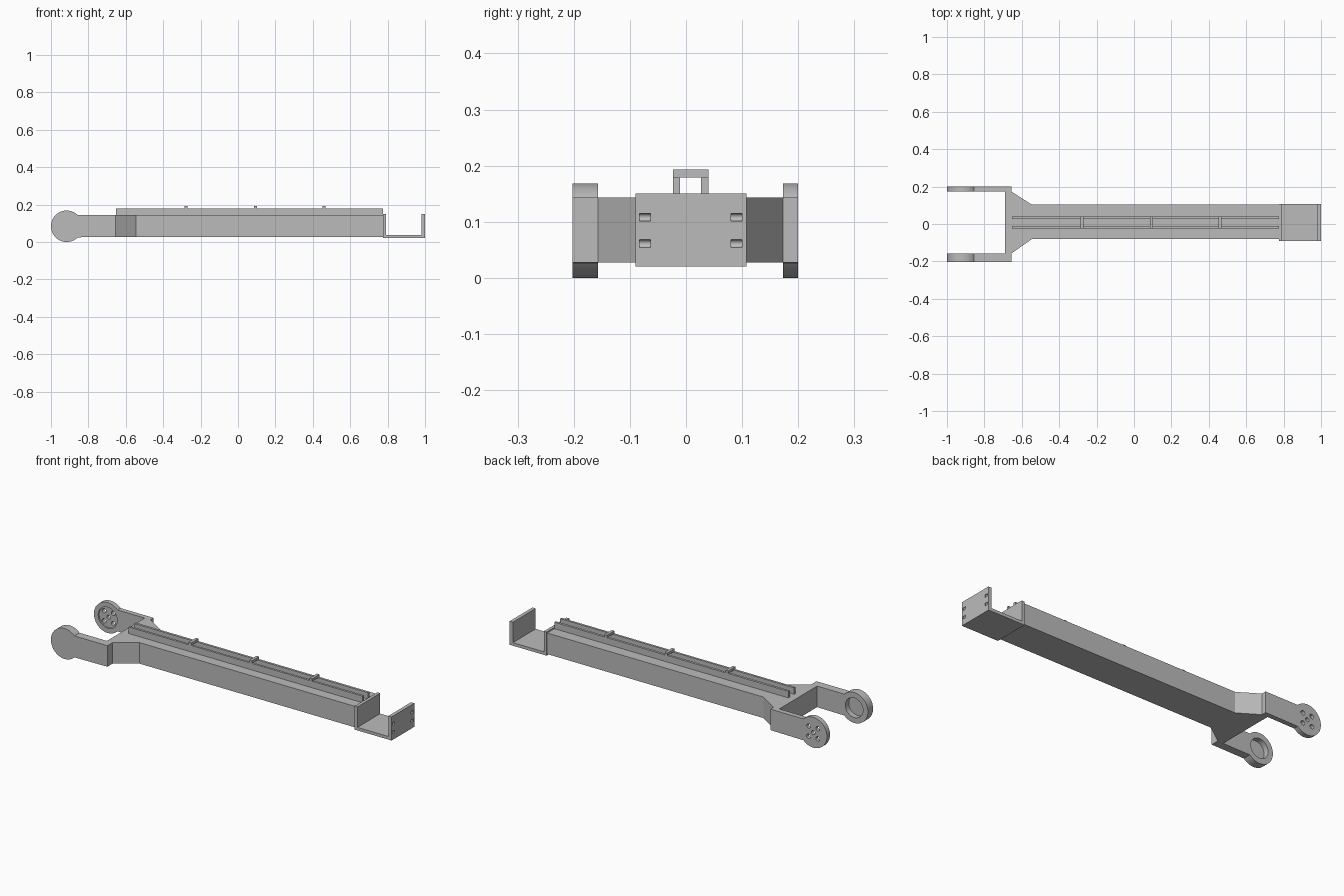
import bpy, bmesh, math
from mathutils import Vector

cube = bpy.data.objects.get("Cube")
if cube:
    bpy.data.objects.remove(cube, do_unlink=True)

grey = bpy.data.materials.new("plain grey")
grey.use_nodes = True
grey.diffuse_color = (0.5, 0.5, 0.5, 1)
grey.node_tree.nodes["Principled BSDF"].inputs["Base Color"].default_value = (0.5, 0.5, 0.5, 1)


def extrude(name, points, direction):
    """Solid made by sweeping a flat outline along a direction."""
    bm = bmesh.new()
    face = bm.faces.new([bm.verts.new(p) for p in points])
    swept = bmesh.ops.extrude_face_region(bm, geom=[face])["geom"]
    bmesh.ops.translate(bm, vec=Vector(direction),
                        verts=[v for v in swept if isinstance(v, bmesh.types.BMVert)])
    bmesh.ops.recalc_face_normals(bm, faces=bm.faces)
    mesh = bpy.data.meshes.new(name)
    bm.to_mesh(mesh)
    bm.free()
    mesh.materials.append(grey)
    obj = bpy.data.objects.new(name, mesh)
    bpy.context.collection.objects.link(obj)
    return obj


def box(name, x, y, z):
    outline = [(x[0], y[0], z[0]), (x[1], y[0], z[0]), (x[1], y[1], z[0]), (x[0], y[1], z[0])]
    return extrude(name, outline, (0, 0, z[1] - z[0]))


def rod(name, x, z, radius, y0, y1, sides=32):
    """Cylinder lying along y."""
    ring = [2 * math.pi * i / sides for i in range(sides)]
    return extrude(name, [(x + radius * math.cos(a), y0, z + radius * math.sin(a)) for a in ring],
                   (0, y1 - y0, 0))


def activate(obj):
    bpy.ops.object.select_all(action="DESELECT")
    obj.select_set(True)
    bpy.context.view_layer.objects.active = obj


def cut(obj, cutters):
    activate(obj)
    for cutter in cutters:
        mod = obj.modifiers.new("cut", "BOOLEAN")
        mod.operation, mod.solver, mod.object = "DIFFERENCE", "EXACT", cutter
        bpy.ops.object.modifier_apply(modifier=mod.name)
        bpy.data.objects.remove(cutter, do_unlink=True)


def smooth(obj):
    activate(obj)
    bpy.ops.object.shade_smooth_by_angle(angle=math.radians(30))


LOW, HIGH = 0.027, 0.143
HUB_X, HUB_Z, HUB_R = -0.916, 0.084, 0.084

# Main beam, flaring out to the fork
side = [(0.775, 0.103), (-0.545, 0.103), (-0.655, 0.173), (-0.69, 0.173),
        (-0.69, -0.157), (-0.655, -0.157), (-0.545, -0.08), (0.775, -0.08)]
extrude("beam", [(x, y, LOW) for x, y in side], (0, 0, HIGH - LOW))


# Fork arms with round hubs
def fork_arm(name, y0, y1):
    start = math.asin((HIGH - HUB_Z) / HUB_R)
    steps = 56
    outline = [(-0.655, y0, LOW), (-0.655, y0, HIGH)]
    for i in range(steps + 1):
        a = start + (2 * math.pi - 2 * start) * i / steps
        outline.append((HUB_X + HUB_R * math.cos(a), y0, HUB_Z + HUB_R * math.sin(a)))
    return extrude(name, outline, (0, y1 - y0, 0))


bearing_arm = fork_arm("bearing_arm", -0.202, -0.157)
cut(bearing_arm, [rod("bearing_pocket", HUB_X, HUB_Z, 0.054, -0.187, -0.14, 48)])
smooth(bearing_arm)

horn_arm = fork_arm("horn_arm", 0.173, 0.2)
holes = [rod("horn_pocket", HUB_X, HUB_Z, 0.058, 0.16, 0.181, 48),
         rod("axle_hole", HUB_X, HUB_Z, 0.011, 0.15, 0.22)]
for dx in (-0.028, 0.028):
    for dz in (-0.028, 0.028):
        holes.append(rod("screw_hole", HUB_X + dx, HUB_Z + dz, 0.012, 0.15, 0.22))
cut(horn_arm, holes)
smooth(horn_arm)

# Cable rails with cross rungs
for name, y in (("right_rail", (-0.023, -0.011)), ("left_rail", (0.027, 0.04))):
    box(name, (-0.652, 0.775), y, (HIGH, 0.179))
for x in (-0.277, 0.093, 0.461):
    box("rail_rung", (x - 0.008, x + 0.008), (-0.023, 0.04), (0.179, 0.193))

# U-shaped end bracket with rounded pockets in its outer face
profile = [(0.775, 0.02), (1.0, 0.02), (1.0, 0.15), (0.98, 0.15),
           (0.98, 0.037), (0.792, 0.037), (0.792, 0.15), (0.775, 0.15)]
bracket = extrude("end_bracket", [(x, -0.09, z) for x, z in profile], (0, 0.198, 0))
cut(bracket, [rod("bracket_pocket", 1.0, z, 0.007, y - 0.01, y + 0.01, 24)
              for y in (-0.073, 0.09) for z in (0.061, 0.108)])
smooth(bracket)
